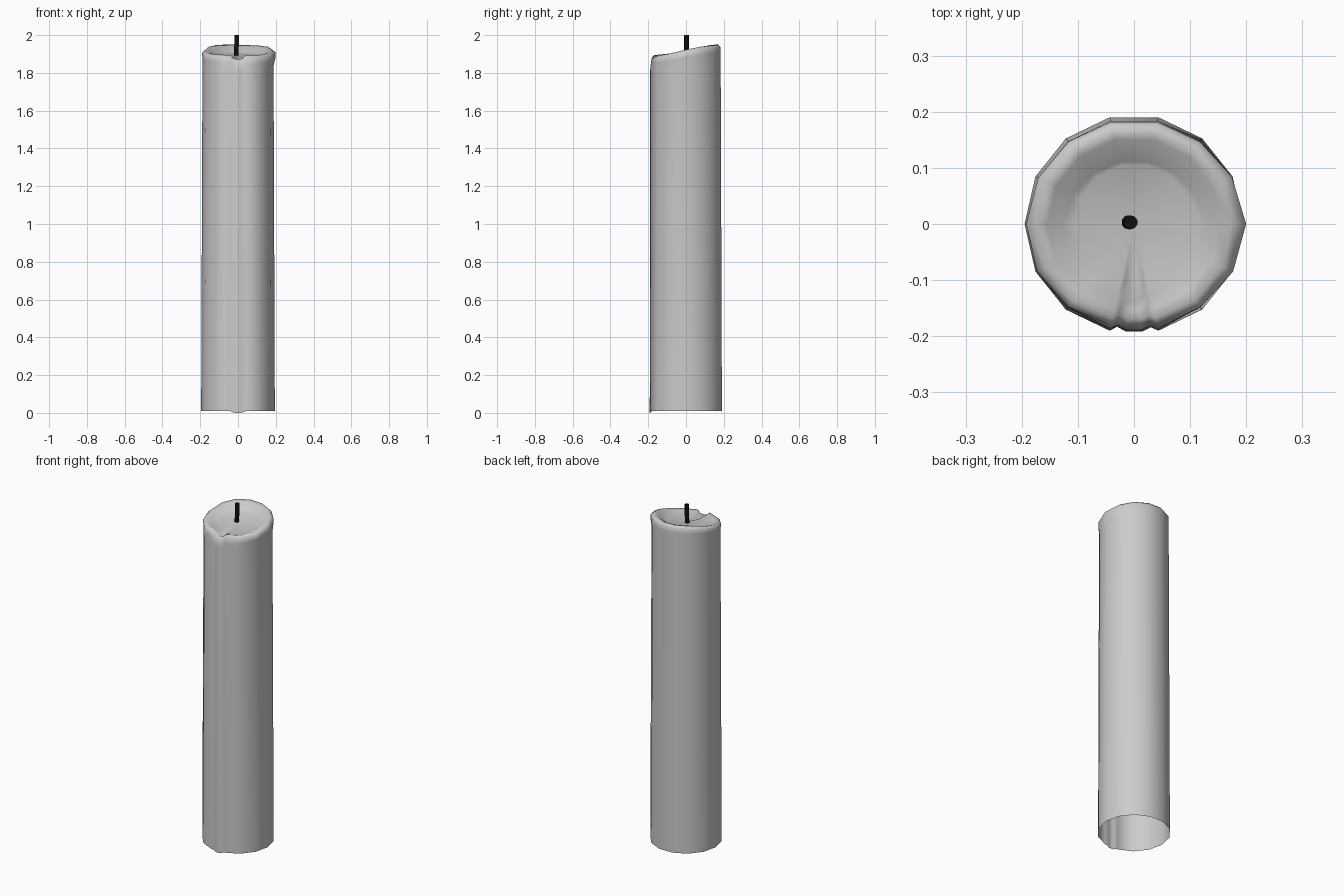
import bpy, bmesh, math
from math import sin, cos, radians

if "Cube" in bpy.data.objects:
    bpy.data.objects.remove(bpy.data.objects["Cube"])

# 14-sided section, with the front side split by a wax run
cols = [(0.195 * cos(2 * math.pi * i / 14), 0.195 * sin(2 * math.pi * i / 14), 0.0)
        for i in range(11)]
cols += [(-0.03, -0.183, 0.6), (-0.014, -0.192, 1.0), (0.014, -0.192, 1.0), (0.03, -0.184, 0.6)]
cols += [(0.195 * cos(2 * math.pi * i / 14), 0.195 * sin(2 * math.pi * i / 14), 0.0)
         for i in range(11, 14)]


def rim_height(a, run):
    # rim slopes from the high back to the low front
    return 1.921 + 0.031 * sin(a) + 0.004 * sin(3 * a + 0.5) - 0.02 * run


def column(x, y, run):
    a = math.atan2(y, x)
    h = rim_height(a, run)
    right = max(0, cos(a)) ** 6
    back = max(0, sin(a))
    floor = 1.893 + 0.014 * sin(a)
    front = max(0, -sin(a)) ** 4
    base = 0.01 * (1 - run)
    if run:
        floor = min(floor, h - 0.006)
    # scale of the section and height, from the foot to the melt pool
    return [(x, y, s, z) for s, z in (
        (1.0, base),
        (0.965 + 0.025 * front, h - 0.085 + 0.02 * front),
        (0.965 + 0.055 * right + 0.015 * front, h - 0.04),
        (0.985 + 0.04 * right - 0.03 * back - 0.04 * front, h - 0.013),
        (0.9 - 0.02 * front, h),
        (0.79, h - 0.007),
        (0.65 - 0.07 * back + 0.06 * front, floor + 0.004),
        (0.55, floor))]


# candle wax: open-bottomed shell with rounded rim and melt pool
bm = bmesh.new()
grid = [[bm.verts.new((x * s, y * s, z)) for x, y, s, z in column(*c)] for c in cols]
n = len(grid)
for i in range(n):
    a, b = grid[i], grid[(i + 1) % n]
    for k in range(len(a) - 1):
        bm.faces.new((a[k], b[k], b[k + 1], a[k + 1]))
centre = bm.verts.new((0, 0, 1.892))
for i in range(n):
    bm.faces.new((grid[i][-1], grid[(i + 1) % n][-1], centre))
for f in bm.faces:
    f.smooth = True
me = bpy.data.meshes.new("candle_wax")
bm.to_mesh(me)
bm.free()
wax = bpy.data.objects.new("candle_wax", me)
bpy.context.collection.objects.link(wax)

# wick
bpy.ops.mesh.primitive_cylinder_add(vertices=10, radius=0.0125, depth=0.12,
                                    location=(-0.008, 0.003, 1.94),
                                    rotation=(0, radians(2), 0))
wick = bpy.context.object
wick.name = "wick"
bpy.ops.object.shade_smooth_by_angle(angle=radians(40))
black = bpy.data.materials.new("black")
black.diffuse_color = (0.005, 0.005, 0.005, 1)
black.use_nodes = True
black.node_tree.nodes["Principled BSDF"].inputs["Base Color"].default_value = black.diffuse_color
wick.data.materials.append(black)
